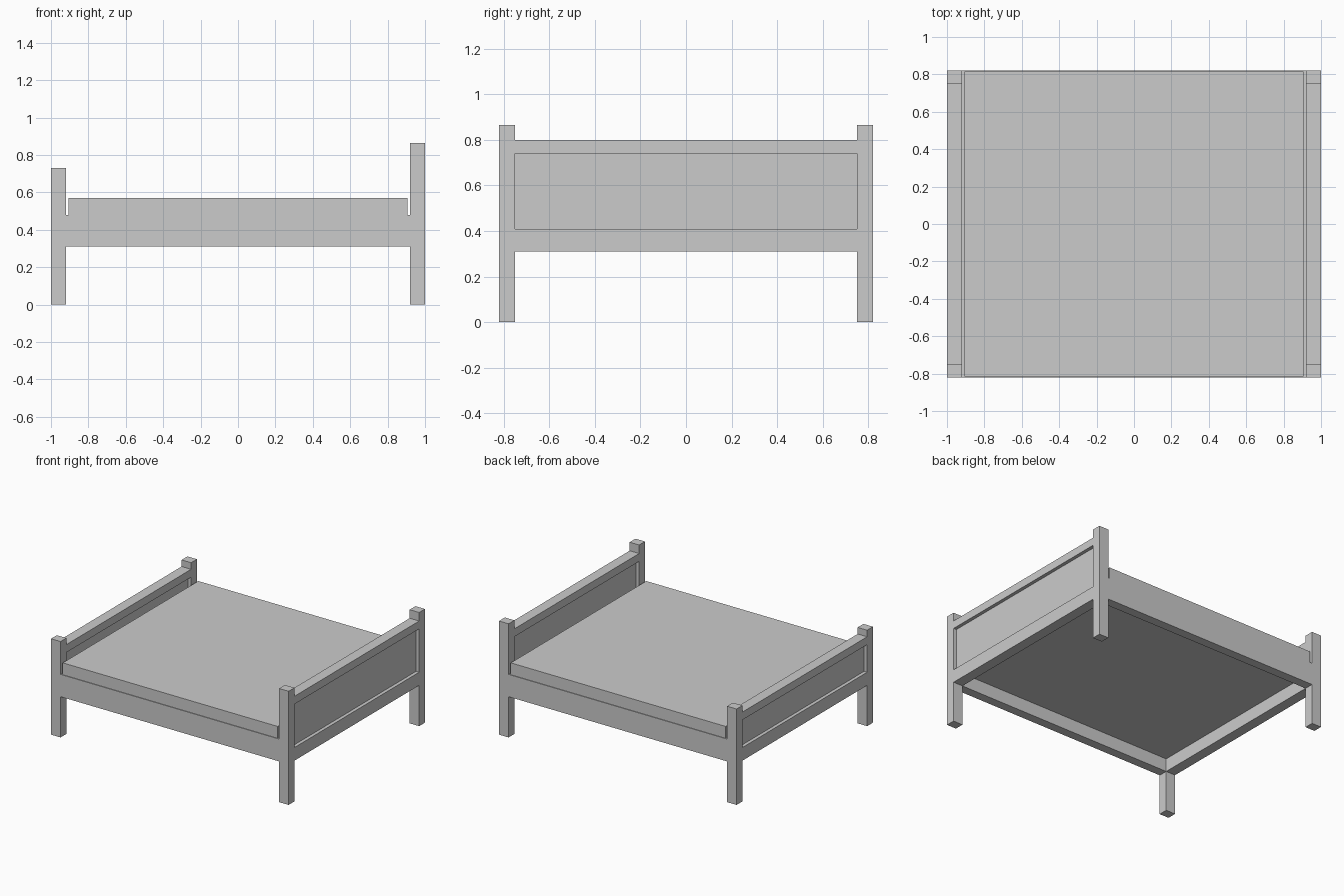
import bpy

cube = bpy.data.objects.get("Cube")
if cube:
    bpy.data.objects.remove(cube, do_unlink=True)

# Single flat colour
grey = bpy.data.materials.new("light_grey")
grey.use_nodes = True
colour = (0.6, 0.6, 0.6, 1)
grey.diffuse_color = colour
grey.node_tree.nodes["Principled BSDF"].inputs["Base Color"].default_value = colour


def box(name, x, y, z):
    """Box spanning the given (low, high) ranges."""
    spans = (x, y, z)
    bpy.ops.mesh.primitive_cube_add(size=1, location=[(a + b) / 2 for a, b in spans])
    obj = bpy.context.object
    obj.name = name
    obj.scale = [b - a for a, b in spans]
    bpy.ops.object.transform_apply(location=False, rotation=False, scale=True)
    obj.data.materials.append(grey)
    return obj


half_len, half_wid = 1.0, 0.82
post_x, post_y = 0.08, 0.07
in_x, in_y = half_len - post_x, half_wid - post_y
rail_low, panel_low, rail_top = 0.31, 0.41, 0.48
panel_inset = 0.026


def end_board(label, side, post_top, board_top, panel_top):
    """Two posts joined by a lower rail, an inset panel and a top rail."""
    def across(inset):
        return sorted((side * (in_x + inset), side * (half_len - inset)))

    for word, s in (("front", -1), ("back", 1)):
        box(f"{label}_{word}_post", across(0),
            sorted((s * in_y, s * half_wid)), (0, post_top))
    span = (-in_y, in_y)
    box(f"{label}_lower_rail", across(0), span, (rail_low, panel_low))
    box(f"{label}_panel", across(panel_inset), span, (panel_low, panel_top))
    box(f"{label}_top_rail", across(0), span, (panel_top, board_top))


end_board("headboard", 1, 0.865, 0.80, 0.74)
end_board("footboard", -1, 0.73, 0.68, 0.62)

# Side rails between the posts
for word, s in (("front", -1), ("back", 1)):
    box(f"{word}_side_rail", (-in_x, in_x),
        sorted((s * in_y, s * half_wid)), (rail_low, rail_top))

# Base board inside the frame, and the mattress resting on it
box("base_board", (-in_x, in_x), (-in_y, in_y), (panel_low, rail_top))
box("mattress", (-0.905, 0.905), (-0.815, 0.815), (rail_top, 0.57))
